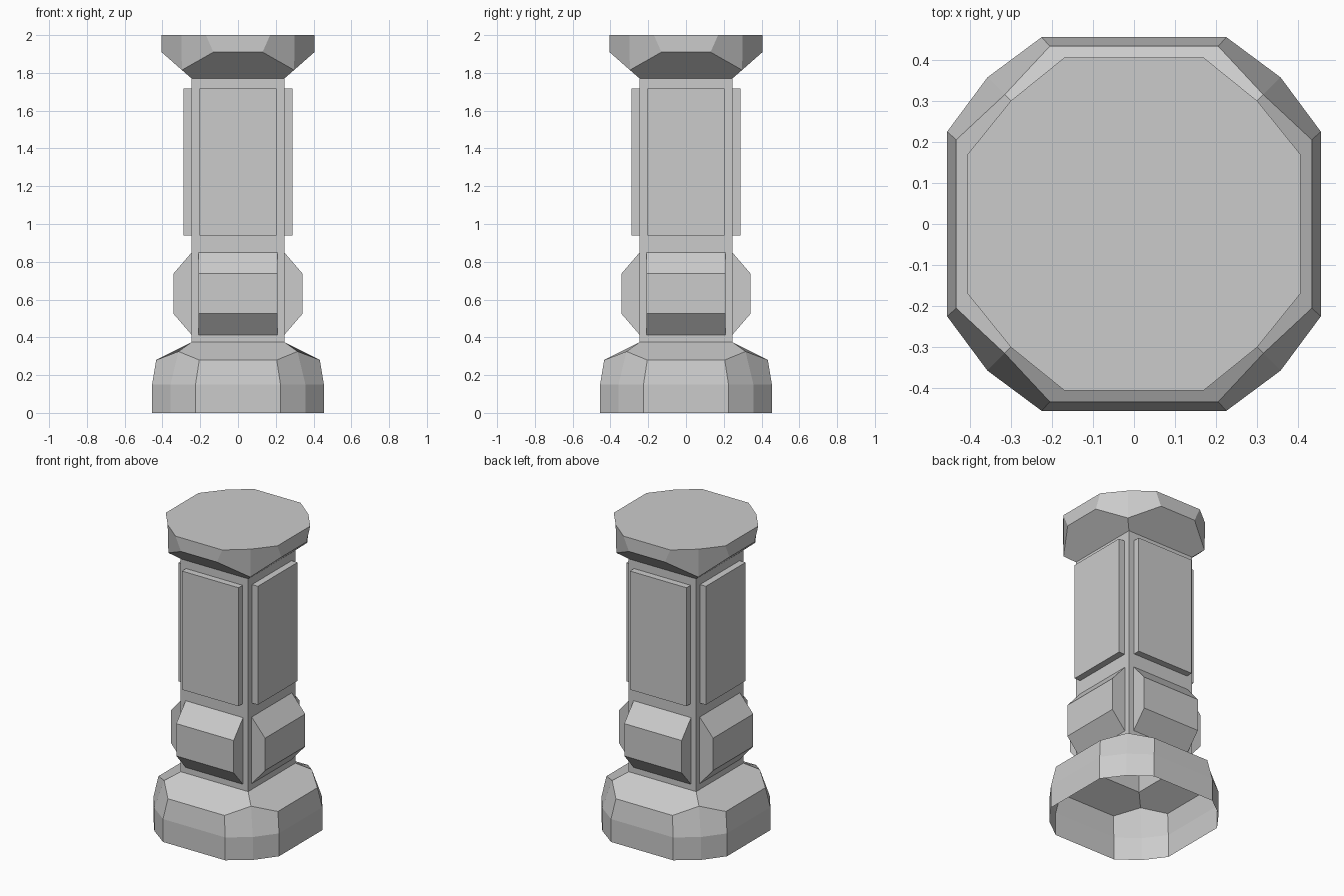
import bpy, bmesh
from math import pi
from mathutils import Matrix

if "Cube" in bpy.data.objects:
    bpy.data.objects.remove(bpy.data.objects["Cube"])


def make(name, bm):
    bmesh.ops.recalc_face_normals(bm, faces=bm.faces)
    me = bpy.data.meshes.new(name)
    bm.to_mesh(me)
    bm.free()
    ob = bpy.data.objects.new(name, me)
    bpy.context.collection.objects.link(ob)
    return ob


def ring(bm, a, b, c, z, zc):
    """12-sided ring: flat sides at distance a, half width b, corner point c at height zc."""
    out = []
    for q in range(4):
        rot = Matrix.Rotation(q * pi / 2, 3, 'Z')
        for p in ((a, -b, z), (a, b, z), (c, c, zc)):
            v = bm.verts.new(p)
            v.co = rot @ v.co
            out.append(v)
    return out


def square(bm, a, z):
    """Shaft corners, ordered like the ring corners."""
    return [bm.verts.new((x * a, y * a, z)) for x, y in ((1, 1), (-1, 1), (-1, -1), (1, -1))]


def bridge(bm, r1, r2):
    n = len(r1)
    for i in range(n):
        j = (i + 1) % n
        bm.faces.new((r1[i], r1[j], r2[j], r2[i]))


def collar(bm, r, sq):
    """Four six-sided slopes joining a 12-sided ring to the square shaft."""
    for q in range(4):
        i = 3 * q
        bm.faces.new((r[i - 1], r[i], r[i + 1], r[i + 2], sq[q], sq[q - 1]))


# Pillar body: hollow base, square shaft, flared capital
bm = bmesh.new()
foot = ring(bm, 0.455, 0.225, 0.357, 0, 0)
belt = ring(bm, 0.455, 0.225, 0.357, 0.15, 0.15)
shoulder = ring(bm, 0.433, 0.205, 0.315, 0.28, 0.325)
low = square(bm, 0.245, 0.375)
high = square(bm, 0.245, 1.77)
flare = ring(bm, 0.405, 0.13, 0.297, 1.91, 1.815)
top = ring(bm, 0.405, 0.17, 0.30, 2, 2)
bridge(bm, foot, belt)
bridge(bm, belt, shoulder)
collar(bm, shoulder, low)
bridge(bm, low, high)
collar(bm, flare, high)
bridge(bm, flare, top)
bm.faces.new(top)
make("pillar_body", bm)


def side_blocks(name, half_width, profile):
    """Extrude an (outward, z) profile across each of the four shaft sides."""
    bm = bmesh.new()
    for q in range(4):
        rot = Matrix.Rotation(q * pi / 2, 3, 'Z')
        ends = []
        for y in (-half_width, half_width):
            vs = [bm.verts.new((x, y, z)) for x, z in profile]
            for v in vs:
                v.co = rot @ v.co
            bm.faces.new(vs)
            ends.append(vs)
        for i in range(len(profile) - 1):
            bm.faces.new((ends[0][i], ends[0][i + 1], ends[1][i + 1], ends[1][i]))
    make(name, bm)


# Raised panels and chamfered lower blocks, open where they meet the shaft
side_blocks("shaft_panels", 0.205, [(0.245, 0.94), (0.288, 0.94), (0.288, 1.717), (0.245, 1.717)])
side_blocks("lower_blocks", 0.208, [(0.245, 0.413), (0.342, 0.525), (0.342, 0.737), (0.245, 0.85)])
